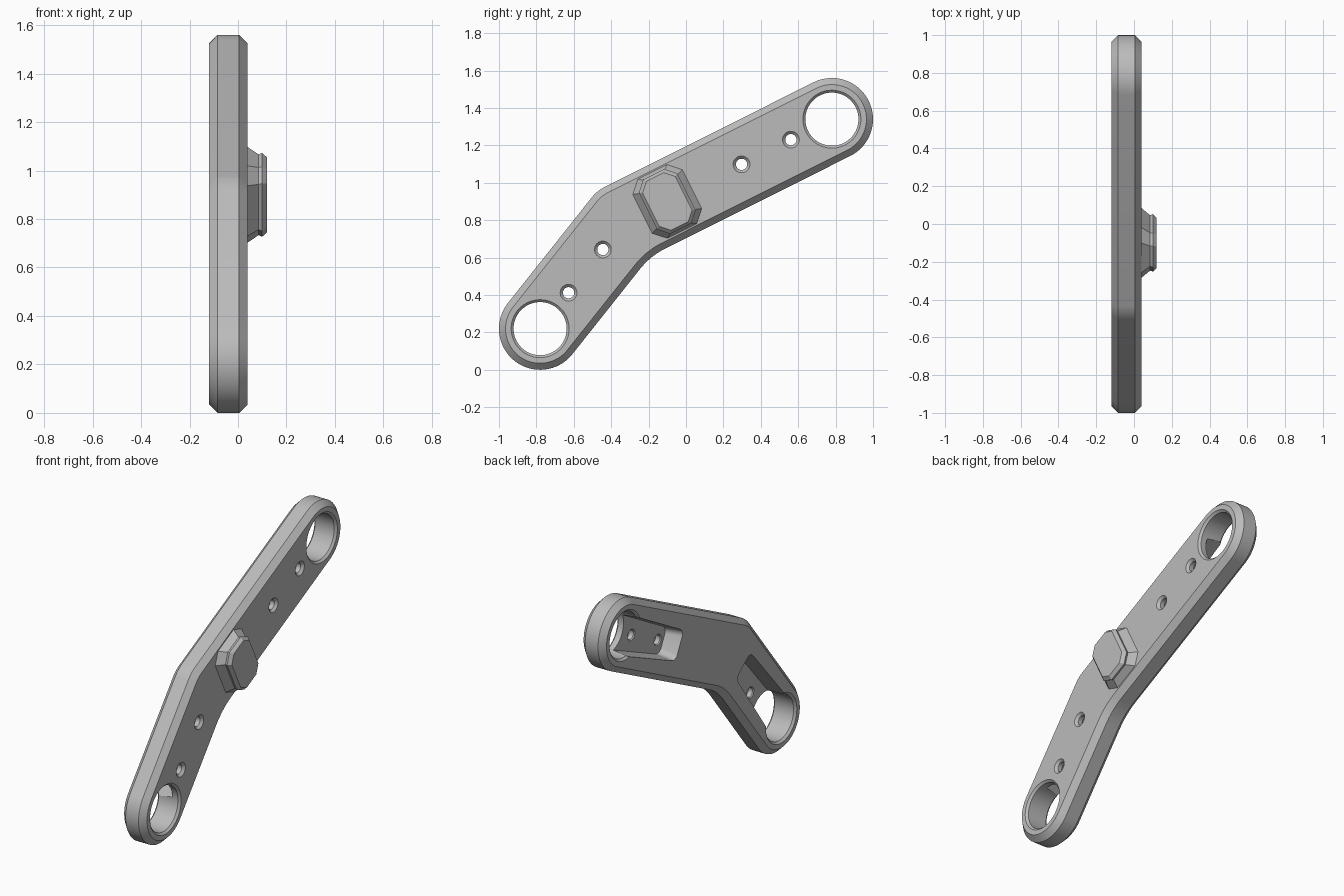
import bpy
from math import sin, cos, tan, radians, pi
from mathutils import Vector

if "Cube" in bpy.data.objects:
    bpy.data.objects.remove(bpy.data.objects["Cube"], do_unlink=True)

# Main dimensions, laid out in the y-z plane
LOW, BEND, HIGH = Vector((-0.78, 0.22)), Vector((-0.333, 0.783)), Vector((0.78, 1.34))
R, FILLET = 0.22, 0.4
BACK, FRONT, CHAMFER = -0.12, 0.04, 0.035
LOW_ANGLE, HIGH_ANGLE = radians(51.6), radians(26.57)
FLOOR = -0.01

grey = bpy.data.materials.new("Light grey")
grey.use_nodes = True
grey.diffuse_color = (0.5, 0.5, 0.5, 1)
grey.node_tree.nodes["Principled BSDF"].inputs["Base Color"].default_value = (0.5, 0.5, 0.5, 1)


def loft(name, rings):
    """Skin equal-length rings of 3D points and cap both ends."""
    n = len(rings[0])
    faces = [tuple(range(n))[::-1], tuple(range((len(rings) - 1) * n, len(rings) * n))]
    for k in range(len(rings) - 1):
        for i in range(n):
            j = (i + 1) % n
            faces.append((k * n + i, k * n + j, (k + 1) * n + j, (k + 1) * n + i))
    mesh = bpy.data.meshes.new(name)
    mesh.from_pydata([p for ring in rings for p in ring], [], faces)
    mesh.materials.append(grey)
    obj = bpy.data.objects.new(name, mesh)
    bpy.context.collection.objects.link(obj)
    return obj


def flat(x, points):
    return [(x, p[0], p[1]) for p in points]


def arc(centre, radius, start, end, steps):
    angles = [start + (end - start) * i / steps for i in range(steps + 1)]
    return [centre + radius * Vector((cos(a), sin(a))) for a in angles]


def place(points, origin, angle):
    """Move (along, across) points to an arm that runs at the given angle."""
    along, across = Vector((cos(angle), sin(angle))), Vector((-sin(angle), cos(angle)))
    return [origin + along * u + across * v for u, v in points]


def outline(inset):
    """Bent bar with round ends, a round outer bend and a filleted inner bend."""
    half = (LOW_ANGLE - HIGH_ANGLE) / 2
    mid = (LOW_ANGLE + HIGH_ANGLE) / 2 - pi / 2
    pivot = BEND + Vector((cos(mid), sin(mid))) * (R + FILLET) / cos(half)
    q = pi / 2
    return (arc(LOW, R - inset, LOW_ANGLE + q, LOW_ANGLE + 3 * q, 32)
            + arc(pivot, FILLET + inset, LOW_ANGLE + q, HIGH_ANGLE + q, 8)
            + arc(HIGH, R - inset, HIGH_ANGLE - q, HIGH_ANGLE + q, 32)
            + arc(BEND, R - inset, HIGH_ANGLE + q, LOW_ANGLE + q, 8))


def hole(centre, profile, steps):
    rings = [flat(x, arc(centre, r, 0, 2 * pi, steps)[:-1]) for x, r in profile]
    return loft("hole_cutter", rings)


def pocket(origin, angle):
    """Tapered recess with rounded far corners, open to the large hole."""
    rings = []
    for x, grow in ((BACK - 0.01, 0.006), (FLOOR, -0.006)):
        end, wide, r = 0.605 + grow, 0.088 + grow, 0.04
        pts = [(0, -0.115 - grow)]
        pts += arc(Vector((end - r, r - wide)), r, -pi / 2, 0, 6)
        pts += arc(Vector((end - r, wide - r)), r, 0, pi / 2, 6)
        pts.append((0, 0.115 + grow))
        rings.append(flat(x, place(pts, origin, angle)))
    return loft("pocket_cutter", rings)


def carve(obj, cutters):
    for cutter in cutters:
        cutter.hide_render = True
        mod = obj.modifiers.new("cut", 'BOOLEAN')
        mod.operation, mod.solver, mod.object = 'DIFFERENCE', 'EXACT', cutter
    graph = bpy.context.evaluated_depsgraph_get()
    mesh = bpy.data.meshes.new_from_object(obj.evaluated_get(graph))
    obj.modifiers.clear()
    obj.data = mesh


# Bar body with chamfered rims
body = loft("bar_body", [flat(BACK, outline(CHAMFER)), flat(BACK + CHAMFER, outline(0)),
                         flat(FRONT - CHAMFER, outline(0)), flat(FRONT, outline(CHAMFER))])

# Rear pockets, end bores and countersunk screw holes, the same on both arms
bore = [(BACK - 0.01, 0.165), (BACK, 0.155), (BACK + 0.013, 0.142),
        (FRONT - 0.013, 0.142), (FRONT, 0.155), (FRONT + 0.01, 0.165)]
screw = [(FLOOR - 0.02, 0.056), (FLOOR + 0.006, 0.03), (FRONT - 0.015, 0.03),
         (FRONT, 0.045), (FRONT + 0.01, 0.055)]
cutters = []
for centre, angle in ((LOW, LOW_ANGLE), (HIGH, HIGH_ANGLE + pi)):
    cutters += [pocket(centre, angle), hole(centre, bore, 64)]
    for distance in (0.245, 0.54):
        cutters.append(hole(place([(distance, 0)], centre, angle)[0], screw, 32))

# Slot with curved ramps that runs under the bridge
BRIDGE = Vector((-0.1, 0.9))
ramp = [(0.25 + 0.065 * sin(t), FRONT - 0.07 * cos(t)) for t in (i * pi / 16 for i in range(9))]
section = ramp + [(0.315, 0.085), (-0.315, 0.085)] + [(-u, x) for u, x in reversed(ramp)]
slot_rings = []
for v in (-0.09, 0.09):
    ring = []
    for u, x in section:
        p = place([(u, v)], BRIDGE, HIGH_ANGLE)[0]
        ring.append((x, p[0], p[1]))
    slot_rings.append(ring)
slot = loft("slot_cutter", slot_rings)


def octagon(a, b, c):
    pts = [(a, c - b), (a, b - c), (a - c, b), (c - a, b),
           (-a, b - c), (-a, c - b), (c - a, -b), (a - c, -b)]
    return place(pts, BRIDGE, HIGH_ANGLE)


# Bridge: two flared legs under a chamfered cap
bridge = loft("strap_bridge", [flat(x, octagon(a, b, c)) for x, a, b, c in (
    (FRONT, 0.148, 0.177, 0.061), (0.085, 0.112, 0.156, 0.052),
    (0.1, 0.115, 0.162, 0.052), (0.12, 0.098, 0.146, 0.046))])

carve(body, cutters + [slot])
carve(bridge, [slot])
for cutter in cutters + [slot]:
    bpy.data.objects.remove(cutter, do_unlink=True)

# Smooth the round walls and keep the chamfers crisp
for obj in (body, bridge):
    bpy.ops.object.select_all(action='DESELECT')
    obj.select_set(True)
    bpy.context.view_layer.objects.active = obj
    bpy.ops.object.shade_smooth_by_angle(angle=radians(25))
